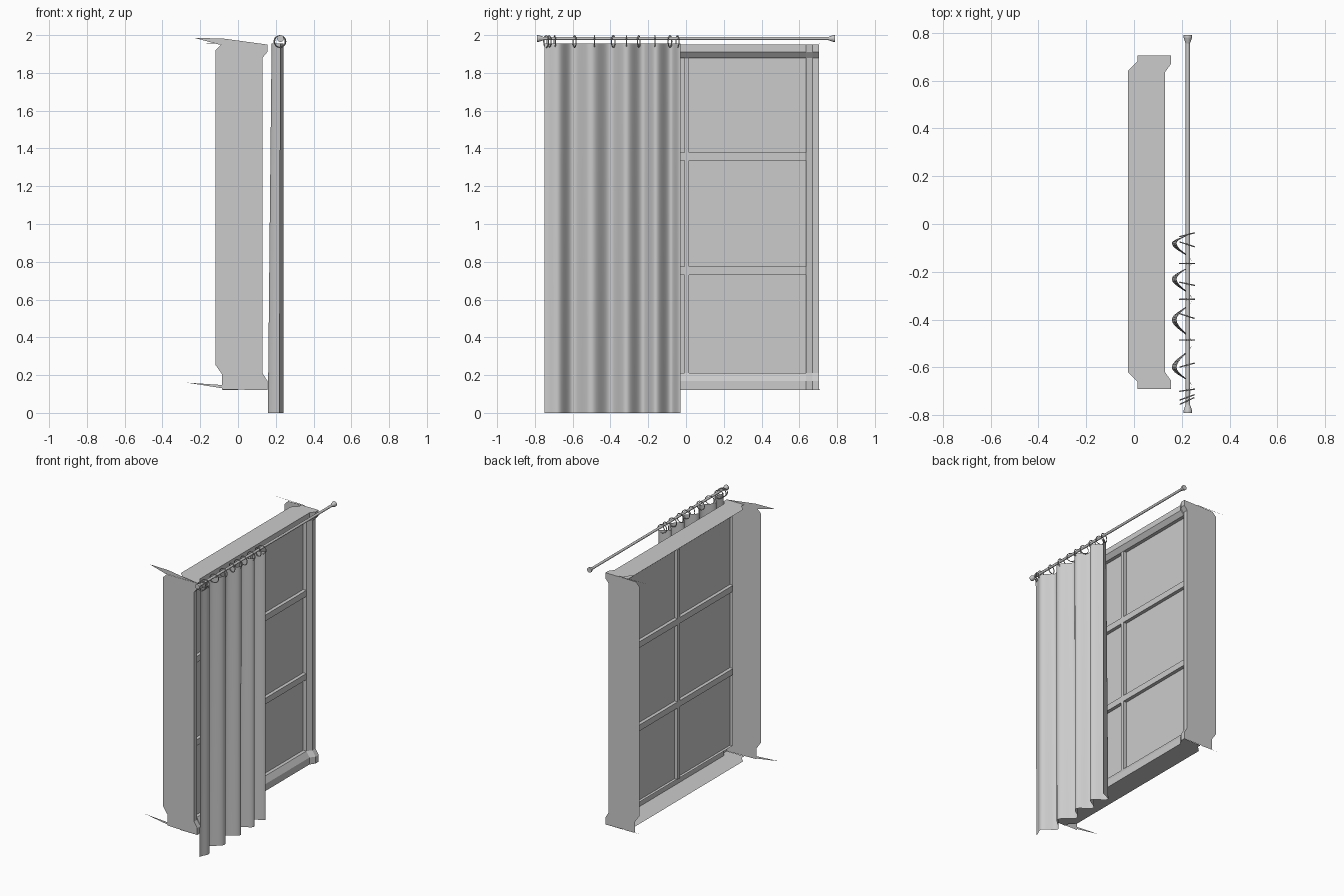
import bpy, bmesh, math
from mathutils import Vector

cube = bpy.data.objects.get("Cube")
if cube:
    bpy.data.objects.remove(cube, do_unlink=True)


def add_object(name, bm, smooth=False):
    mesh = bpy.data.meshes.new(name)
    bm.to_mesh(mesh)
    bm.free()
    obj = bpy.data.objects.new(name, mesh)
    bpy.context.collection.objects.link(obj)
    for poly in mesh.polygons:
        poly.use_smooth = smooth
    return obj


def flat_panel(name, points):
    bm = bmesh.new()
    bm.faces.new([bm.verts.new(p) for p in points])
    return add_object(name, bm)


def bar(name, low, high):
    bm = bmesh.new()
    bmesh.ops.create_cube(bm, size=1)
    low, high = Vector(low), Vector(high)
    for v in bm.verts:
        v.co = (low + high) / 2 + v.co * (high - low)
    return add_object(name, bm)


# Window casing: stepped front grid, raised at its corners
Y = [-0.69, -0.655, -0.62, 0.635, 0.67, 0.705]
Z = [0.12, 0.17, 0.21, 1.88, 1.91, 1.95]
FRONT, STEP = 0.155, 0.025
bm = bmesh.new()
grid = [[bm.verts.new((FRONT - STEP * ((i in (2, 3)) + (j in (2, 3))), y, z))
         for j, z in enumerate(Z)] for i, y in enumerate(Y)]
for i in range(5):
    for j in range(5):
        if (i, j) != (2, 2):
            bm.faces.new((grid[i][j], grid[i + 1][j], grid[i + 1][j + 1], grid[i][j + 1]))
# Reveal behind the opening
ring = [grid[2][2], grid[3][2], grid[3][3], grid[2][3]]
back = [bm.verts.new((0.06, v.co.y, v.co.z)) for v in ring]
for k in range(4):
    n = (k + 1) % 4
    bm.faces.new((ring[k], ring[n], back[n], back[k]))
add_object("window_casing", bm)


def front_edge(breaks):
    return [(FRONT - STEP * (k in (2, 3)), b) for k, b in enumerate(breaks)]


# Side linings with notched back corners
side = front_edge(Z) + [(-0.09, 1.95), (-0.12, 1.92), (-0.12, 0.255), (-0.085, 0.205), (-0.085, 0.125)]
for name, y in (("right_lining", Y[0]), ("left_lining", Y[-1])):
    flat_panel(name, [(x, y, z) for x, z in side])

# Head and sill linings
head = front_edge(Y) + [(0.015, 0.705), (0.015, 0.68), (-0.025, 0.64),
                        (-0.025, -0.62), (0.015, -0.66), (0.015, -0.69)]
for name, z in (("sill_lining", Z[0]), ("head_lining", Z[-1])):
    flat_panel(name, [(x, y, z) for x, y in head])

# Pointed slivers at the lining corners
flat_panel("upper_right_sliver", [(x, -0.688, z) for x, z in
                                  ((-0.23, 1.985), (-0.08, 1.982), (0.155, 1.95), (-0.1, 1.95))])
flat_panel("lower_right_sliver", [(x, -0.688, z) for x, z in
                                  ((-0.27, 0.16), (0, 0.142), (0.155, 0.122), (-0.08, 0.13))])
flat_panel("upper_left_sliver", [(-0.2, 0.707, 1.958), (0.04, 0.705, 1.955), (0.04, 0.705, 1.95)])
flat_panel("lower_left_sliver", [(-0.13, 0.707, 0.124), (0, 0.705, 0.126), (0, 0.705, 0.12)])

# Panes and glazing bars
flat_panel("panes", [(0.08, Y[2], Z[2]), (0.08, Y[3], Z[2]), (0.08, Y[3], Z[3]), (0.08, Y[2], Z[3])])
bar("vertical_bar", (0.055, -0.008, Z[2]), (0.105, 0.017, Z[3]))
for name, z in (("lower_bar", 0.752), ("upper_bar", 1.357)):
    bar(name, (0.055, Y[2], z - 0.022), (0.105, Y[3], z + 0.022))

# Curtain: folds alternate between crests and troughs
extrema = [-0.75, -0.68, -0.6, -0.5, -0.4, -0.315, -0.23, -0.16, -0.08, -0.03]
bm = bmesh.new()
rows = []
for height, trough in ((0, 0.158), (1, 0.168), (1.955, 0.178)):
    row = []
    for k, (a, b) in enumerate(zip(extrema, extrema[1:])):
        for s in range(8):
            t = s / 8
            blend = 0.5 - 0.5 * math.cos(math.pi * t)
            depth = blend if k % 2 else 1 - blend
            # Start and finish trimmed so that crests meet the hems
            if k == 0:
                depth = 0.7 + 0.3 * blend
            elif k % 2:
                depth = 1 - blend
            else:
                depth = blend
            row.append((trough + (0.242 - trough) * depth, a + (b - a) * t, height))
    row.append((0.242, extrema[-1], height))
    rows.append([bm.verts.new(p) for p in row])
for low, high in zip(rows, rows[1:]):
    for k in range(len(low) - 1):
        bm.faces.new((low[k], low[k + 1], high[k + 1], high[k]))
add_object("curtain", bm, True)

# Curtain rod with flared ends, turned from one profile
profile = [(-0.79, 0), (-0.79, 0.018), (-0.78, 0.018), (-0.755, 0.009),
           (0.755, 0.009), (0.78, 0.018), (0.79, 0.018), (0.79, 0)]
bm = bmesh.new()
verts = [bm.verts.new((0.225 + r, y, 1.982)) for y, r in profile]
edges = [bm.edges.new(pair) for pair in zip(verts, verts[1:])]
bmesh.ops.spin(bm, geom=verts + edges, cent=(0.225, 0, 1.982), axis=(0, 1, 0),
               angle=math.tau, steps=16)
bmesh.ops.remove_doubles(bm, verts=bm.verts, dist=0.0001)
bmesh.ops.recalc_face_normals(bm, faces=bm.faces)
add_object("curtain_rod", bm)

# Curtain rings, each turned a little on the rod
rings = [(-0.74, 25), (-0.725, 20), (-0.695, 8), (-0.59, 15), (-0.485, 0), (-0.385, -18),
         (-0.315, 0), (-0.25, -12), (-0.165, 0), (-0.085, -18), (-0.045, 14)]
for y, turn in rings:
    bpy.ops.mesh.primitive_torus_add(major_segments=20, minor_segments=6, major_radius=0.031,
                                     minor_radius=0.003, location=(0.222, y, 1.966),
                                     rotation=(math.pi / 2, 0, math.radians(turn)))
    bpy.context.object.name = "curtain_ring"
    bpy.ops.object.shade_smooth_by_angle()
